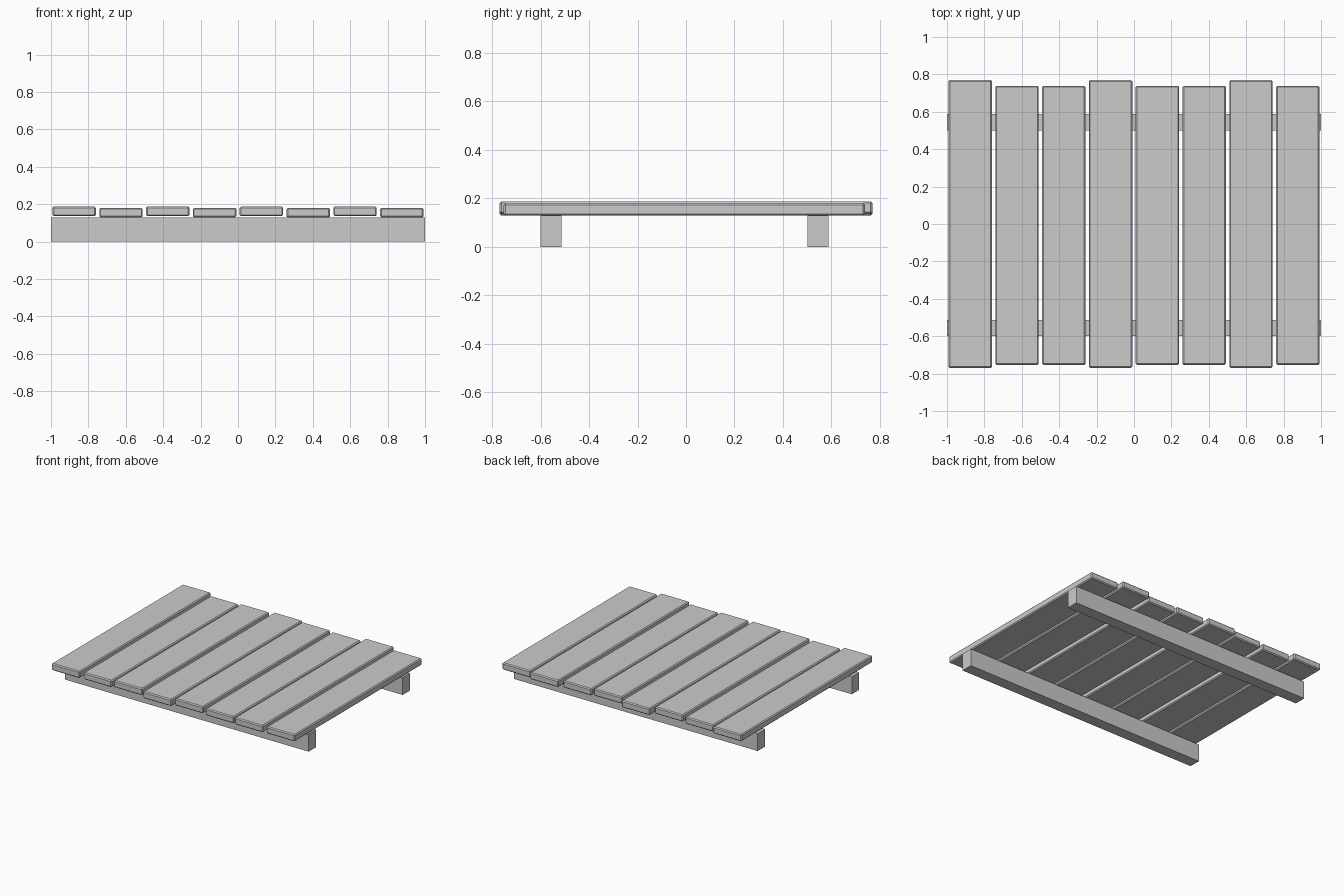
import bpy

if "Cube" in bpy.data.objects:
    bpy.data.objects.remove(bpy.data.objects["Cube"], do_unlink=True)

# One plain grey for the whole platform
grey = bpy.data.materials.new("plain_grey")
grey.use_nodes = True
colour = (0.6, 0.6, 0.6, 1)
grey.diffuse_color = colour
grey.node_tree.nodes["Principled BSDF"].inputs["Base Color"].default_value = colour


def box(name, low, high, bevel=0):
    """Axis-aligned box between two corners, with optional chamfered edges."""
    centre = [(a + b) / 2 for a, b in zip(low, high)]
    bpy.ops.mesh.primitive_cube_add(size=1, location=centre)
    ob = bpy.context.object
    ob.name = name
    ob.scale = [b - a for a, b in zip(low, high)]
    bpy.ops.object.transform_apply(location=False, rotation=False, scale=True)
    ob.data.materials.append(grey)
    if bevel:
        mod = ob.modifiers.new("chamfer", 'BEVEL')
        mod.width = bevel
        mod.segments = 1
    return ob


# Support beams running across the width
BEAM_TOP = 0.129
box("front_beam", (-1, -0.6, 0), (1, -0.514, BEAM_TOP))
box("back_beam", (-1, 0.501, 0), (1, 0.588, BEAM_TOP))

# Deck planks: every third is longer, every second sits slightly higher
PITCH, WIDTH, THICK = 0.2503, 0.232, 0.051
for i in range(8):
    x = (i - 3.5) * PITCH
    y0, y1 = (-0.77, 0.77) if i % 3 == 0 else (-0.753, 0.739)
    z = BEAM_TOP + (0.007 if i % 2 == 0 else 0)
    box(f"plank_{i + 1}", (x - WIDTH / 2, y0, z),
        (x + WIDTH / 2, y1, z + THICK), bevel=0.007)
